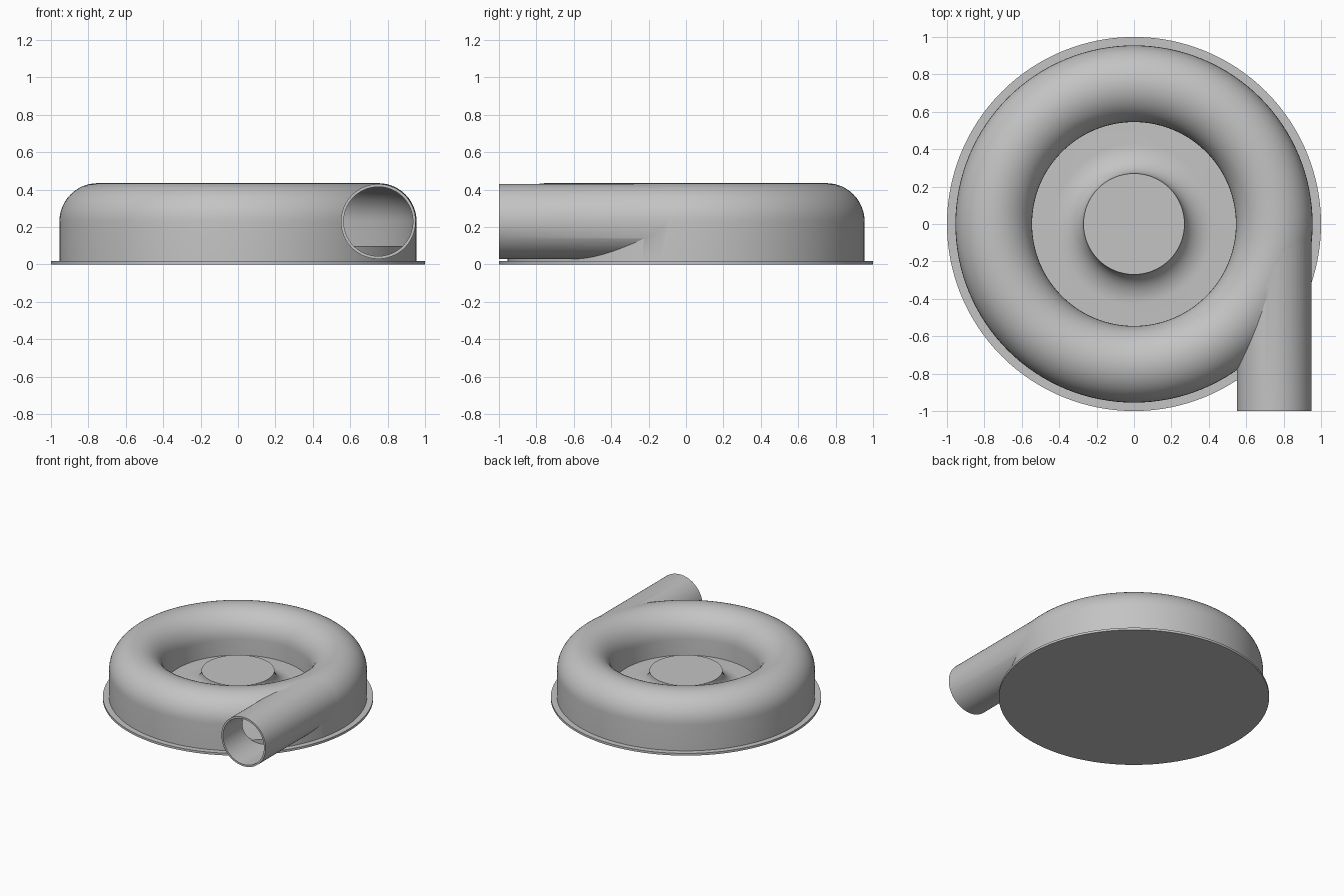
import bpy, bmesh
from math import pi, sin, cos, radians
from mathutils import Matrix, Vector

cube = bpy.data.objects.get("Cube")
if cube:
    bpy.data.objects.remove(cube, do_unlink=True)

SEG = 128            # steps around the vertical axis
RING, MID = 0.75, 0.23   # volute centre-line radius and height

grey = bpy.data.materials.new("plain grey")
grey.use_nodes = True
colour = (0.55, 0.55, 0.55, 1)
grey.diffuse_color = colour
grey.node_tree.nodes["Principled BSDF"].inputs["Base Color"].default_value = colour


def finish(name, bm):
    bmesh.ops.recalc_face_normals(bm, faces=bm.faces)
    mesh = bpy.data.meshes.new(name)
    bm.to_mesh(mesh)
    bm.free()
    obj = bpy.data.objects.new(name, mesh)
    bpy.context.collection.objects.link(obj)
    mesh.materials.append(grey)
    return obj


def lathe(name, profile, closed):
    """Spin an (r, z) profile around the vertical axis."""
    bm = bmesh.new()
    verts = [bm.verts.new((r, 0, z)) for r, z in profile]
    edges = [bm.edges.new(p) for p in zip(verts, verts[1:])]
    if closed:
        edges.append(bm.edges.new((verts[-1], verts[0])))
    bmesh.ops.spin(bm, geom=verts + edges, cent=(0, 0, 0), axis=(0, 0, 1),
                   angle=2 * pi, steps=SEG, use_merge=True)
    bmesh.ops.remove_doubles(bm, verts=bm.verts, dist=1e-5)
    return finish(name, bm)


def tunnel(radius, bottom):
    """Closed arch section of the volute, on straight legs."""
    n = 24
    arch = [(RING - radius * cos(pi * i / n), MID + radius * sin(pi * i / n))
            for i in range(n + 1)]
    return [(RING - radius, bottom)] + arch + [(RING + radius, bottom)]


def rod(name, radius, y0, y1):
    bm = bmesh.new()
    bmesh.ops.create_cone(bm, cap_ends=True, segments=96, radius1=radius,
                          radius2=radius, depth=y1 - y0,
                          matrix=Matrix.Translation((RING, (y0 + y1) / 2, MID))
                          @ Matrix.Rotation(radians(90), 4, "X"))
    return finish(name, bm)


def smooth(obj):
    bpy.ops.object.select_all(action="DESELECT")
    obj.select_set(True)
    bpy.context.view_layer.objects.active = obj
    bpy.ops.object.shade_smooth_by_angle(angle=radians(30))


# Hollow volute casing with a tangential outlet pipe
casing = lathe("volute_casing", tunnel(0.205, 0.015), True)
tools = [(rod("outlet_pipe_form", 0.2, -1, 0), "UNION"),
         (lathe("volute_cavity_cutter", tunnel(0.19, -0.02), True), "DIFFERENCE"),
         (rod("outlet_bore_cutter", 0.185, -1.1, 0), "DIFFERENCE")]
for tool, operation in tools:
    mod = casing.modifiers.new(tool.name, "BOOLEAN")
    mod.operation, mod.object, mod.solver = operation, tool, "EXACT"
bpy.context.view_layer.update()
mesh = bpy.data.meshes.new_from_object(
    casing.evaluated_get(bpy.context.evaluated_depsgraph_get()))
casing.modifiers.clear()
casing.data = mesh
for tool, operation in tools:
    bpy.data.objects.remove(tool, do_unlink=True)

# Inner floor with a flared central hub
flare = [(0.43 - 0.16 * cos(pi / 2 * i / 12), 0.23 - 0.13 * sin(pi / 2 * i / 12))
         for i in range(13)]
hub = lathe("floor_and_hub",
            [(0, 0.23)] + flare + [(0.945, 0.1), (0.945, 0.01), (0, 0.01)], False)

# Thin base flange
flange = lathe("base_flange", [(0, 0), (1, 0), (1, 0.018), (0, 0.018)], False)

for part in (casing, hub, flange):
    smooth(part)
